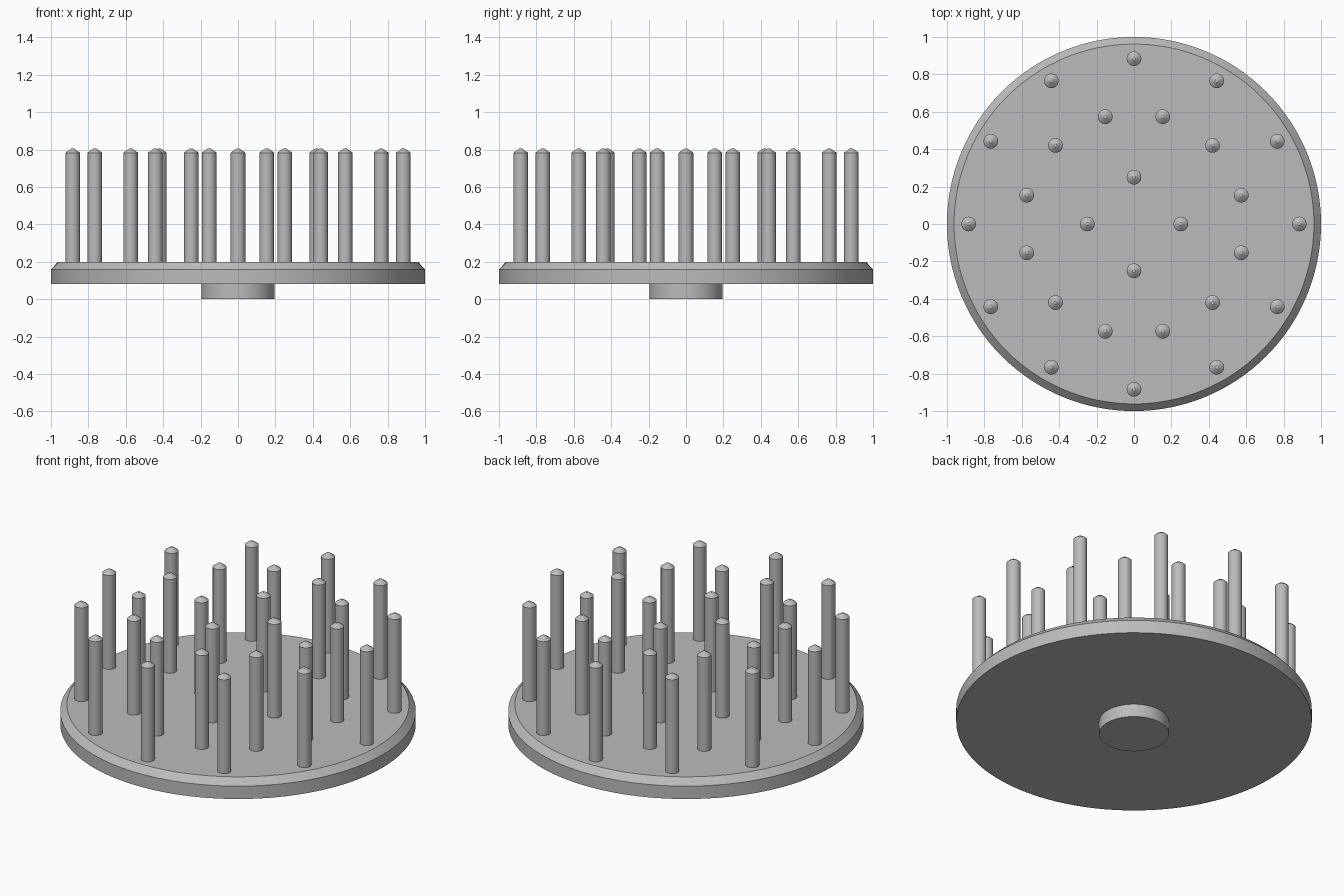
import bpy, bmesh, math

cube = bpy.data.objects.get("Cube")
if cube:
    bpy.data.objects.remove(cube, do_unlink=True)

grey = bpy.data.materials.new("plain grey")
grey.use_nodes = True
colour = (0.5, 0.5, 0.5, 1)
grey.diffuse_color = colour
grey.node_tree.nodes["Principled BSDF"].inputs["Base Color"].default_value = colour


def turned(name, profile, sides, x=0, y=0):
    """Closed solid turned around z from (radius, height) points, bottom to top."""
    bm = bmesh.new()
    rings = []
    for r, z in profile:
        rings.append([bm.verts.new((r * math.cos(a), r * math.sin(a), z))
                      for a in (math.tau * i / sides for i in range(sides))])
    for low, high in zip(rings, rings[1:]):
        for i in range(sides):
            j = (i + 1) % sides
            bm.faces.new((low[i], low[j], high[j], high[i]))
    bm.faces.new(rings[0][::-1])
    bm.faces.new(rings[-1])
    mesh = bpy.data.meshes.new(name)
    bm.to_mesh(mesh)
    bm.free()
    mesh.materials.append(grey)
    obj = bpy.data.objects.new(name, mesh)
    obj.location = (x, y, 0)
    bpy.context.collection.objects.link(obj)
    bpy.ops.object.select_all(action="DESELECT")
    obj.select_set(True)
    bpy.context.view_layer.objects.active = obj
    bpy.ops.object.shade_smooth_by_angle(angle=math.radians(30))
    return obj


# Round base plate with chamfered rim, and the hub below it
turned("base_plate", [(1, 0.08), (1, 0.16), (0.962, 0.2)], 128)
turned("bottom_hub", [(0.196, 0), (0.196, 0.085)], 64)

# Rings of pointed pins: name, radius, count, start angle
pin_profile = [(0.039, 0.19), (0.039, 0.782), (0.034, 0.787), (0.008, 0.805)]
for ring, radius, count, start in (("inner", 0.25, 4, 0),
                                   ("middle", 0.594, 12, 15),
                                   ("outer", 0.884, 12, 0)):
    for i in range(count):
        a = math.radians(start) + math.tau * i / count
        turned(f"{ring}_pin_{i + 1}", pin_profile, 32,
               radius * math.cos(a), radius * math.sin(a))
